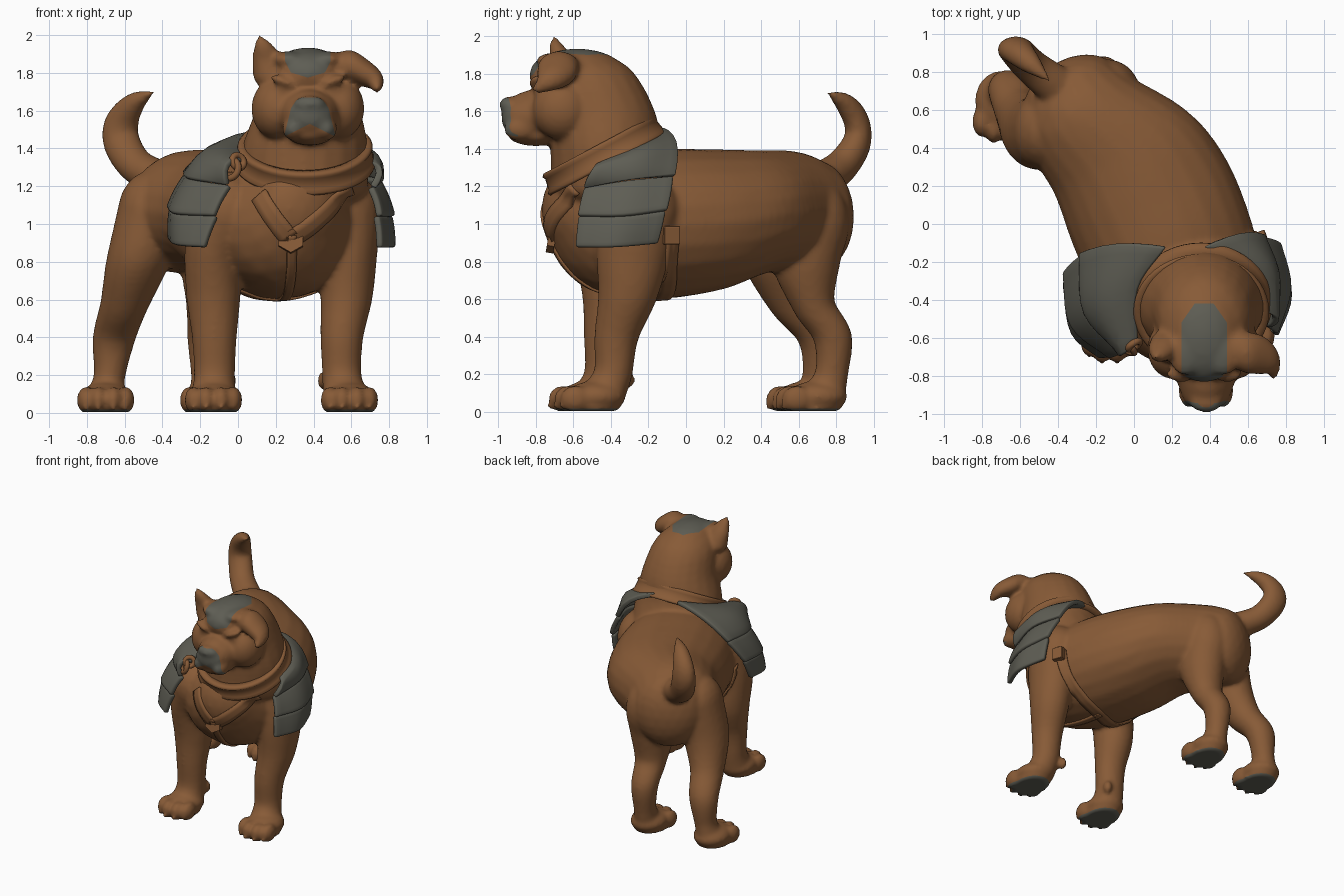
import bpy, bmesh, math
from mathutils import Vector, Matrix

if "Cube" in bpy.data.objects:
    bpy.data.objects.remove(bpy.data.objects["Cube"])


def material(name, rgb):
    m = bpy.data.materials.new(name)
    m.use_nodes = True
    m.diffuse_color = (*rgb, 1)
    m.node_tree.nodes["Principled BSDF"].inputs["Base Color"].default_value = (*rgb, 1)
    return m


BROWN = material("brown_fur", (0.245, 0.104, 0.038))
GREY = material("dark_grey", (0.112, 0.11, 0.088))


def add_object(name, bm, *mats):
    me = bpy.data.meshes.new(name)
    bm.to_mesh(me)
    bm.free()
    for m in mats:
        me.materials.append(m)
    for p in me.polygons:
        p.use_smooth = True
    ob = bpy.data.objects.new(name, me)
    bpy.context.collection.objects.link(ob)
    return ob


def catmull(pts, steps):
    """Smooth path through points of any dimension."""
    p = [Vector(q) for q in pts]
    p = [2 * p[0] - p[1]] + p + [2 * p[-1] - p[-2]]
    out = []
    for a, b, c, d in zip(p, p[1:], p[2:], p[3:]):
        for i in range(steps):
            t = i / steps
            out.append(0.5 * (2 * b + (c - a) * t + (2 * a - 5 * b + 4 * c - d) * t * t
                              + (3 * b - a - 3 * c + d) * t ** 3))
    return out + [p[-2]]


flesh = bmesh.new()


def blob(pos, radii, yaw=0, tilt=0, roll=0):
    m = (Matrix.Translation(pos) @ Matrix.Rotation(math.radians(yaw), 4, 'Z')
         @ Matrix.Rotation(math.radians(tilt), 4, 'X') @ Matrix.Rotation(math.radians(roll), 4, 'Y')
         @ Matrix.Diagonal((*radii, 1)))
    bmesh.ops.create_icosphere(flesh, subdivisions=3, radius=1, matrix=m)


def chain(stations, yaw=0, steps=8):
    """Run of blended ellipsoids; each station is x y z and three radii."""
    for s in catmull(stations, steps):
        blob(s[:3], [max(r, 0.012) for r in s[3:]], yaw)


# Torso, turned toward the model's left
chain([(-.33, .69, 1.04, .27, .18, .30), (-.26, .56, 1.07, .34, .2, .32),
       (-.055, .36, 1.06, .42, .2, .335), (.075, .13, 1.02, .465, .2, .38),
       (.19, -.13, 1.0, .465, .2, .40), (.28, -.36, .99, .43, .2, .37),
       (.31, -.48, 1.0, .35, .2, .32), (.33, -.57, 1.08, .25, .18, .24)], yaw=30)
# Neck and skull
chain([(.34, -.37, 1.2, .35, .35, .14), (.355, -.42, 1.40, .335, .305, .14),
       (.37, -.45, 1.58, .285, .29, .14), (.37, -.52, 1.74, .245, .275, .14),
       (.37, -.58, 1.81, .19, .25, .125)])
blob((.37, -.69, 1.79), (.17, .145, .12))                           # forehead
# Muzzle, lips and chin
chain([(.38, -.72, 1.6, .18, .1, .14), (.38, -.82, 1.575, .155, .1, .135), (.38, -.885, 1.57, .13, .1, .11)])
blob((.38, -.80, 1.475), (.125, .15, .06))
blob((.38, -.82, 1.65), (.10, .13, .065), tilt=10)
blob((.38, -.94, 1.635), (.085, .055, .045))
for s in (-1, 1):
    blob((.37 + s * .16, -.66, 1.61), (.14, .16, .165))             # cheek
    blob((.38 + s * .085, -.88, 1.505), (.06, .09, .065))           # lip
    blob((.37 + s * .12, -.79, 1.75), (.085, .045, .03), roll=-s * 22)  # brow
    blob((.37 + s * .13, -.775, 1.70), (.055, .035, .02), roll=-s * 15)
    blob((.37 + s * .1, -.68, 1.87), (.09, .12, .045))
# Tail
chain([(-.40, .72, 1.23, .11, .11, .1), (-.54, .83, 1.31, .1, .09, .09), (-.615, .91, 1.43, .1, .075, .09),
       (-.615, .91, 1.54, .09, .068, .08), (-.55, .85, 1.64, .06, .055, .055),
       (-.45, .76, 1.7, .012, .012, .012)])
# Upright ear and folded ear
chain([(.18, -.64, 1.78, .1, .09, .06), (.155, -.66, 1.87, .08, .06, .05),
       (.135, -.69, 1.94, .05, .04, .03), (.115, -.70, 1.99, .012, .015, .012)])
chain([(.53, -.66, 1.83, .06, .1, .08), (.60, -.68, 1.835, .045, .11, .085), (.67, -.69, 1.80, .045, .105, .075),
       (.725, -.72, 1.765, .045, .075, .055), (.735, -.78, 1.72, .03, .04, .025)])


def foot(x, y):
    blob((x, y + .03, .08), (.14, .16, .085))
    for i, dx in enumerate((-.105, -.04, .04, .105)):
        reach = .115 if i in (1, 2) else .08
        blob((x + dx, y - reach, .068), (.048, .08, .072))
        blob((x + dx, y - reach - .06, .03), (.016, .03, .02))      # claw
    blob((x, y, .02), (.13, .16, .03))


# Front legs
chain([(.56, -.25, 1.06, .2, .22, .22), (.58, -.28, .85, .16, .2, .1), (.575, -.31, .62, .14, .16, .1),
       (.55, -.37, .4, .115, .12, .08), (.55, -.39, .2, .105, .105, .08), (.57, -.45, .09, .12, .13, .07)])
chain([(-.06, -.43, 1.06, .2, .22, .22), (-.13, -.42, .85, .155, .18, .1), (-.13, -.40, .62, .145, .155, .1),
       (-.125, -.43, .4, .12, .115, .08), (-.125, -.44, .2, .11, .105, .08), (-.13, -.48, .09, .12, .13, .07)])
# Hind legs
chain([(-.47, .49, 1.04, .17, .21, .24), (-.53, .49, .8, .17, .19, .1), (-.60, .575, .58, .13, .14, .1),
       (-.655, .70, .4, .115, .11, .08), (-.68, .71, .2, .085, .09, .08), (-.70, .69, .09, .1, .11, .07)])
chain([(-.14, .67, 1.0, .18, .2, .26), (-.14, .64, .78, .165, .18, .1), (-.15, .68, .57, .125, .115, .1),
       (-.165, .78, .4, .105, .105, .08), (-.165, .775, .2, .085, .09, .08), (-.16, .73, .09, .1, .12, .07)])
foot(.59, -.51)
foot(-.13, -.54)
foot(-.70, .62)
foot(-.155, .67)
for x, y in ((.45, -.31), (-.04, -.36)):
    blob((x, y, .17), (.03, .04, .05))                              # dewclaw

# Fuse the anatomy into a single skin
raw = add_object("dog_raw", flesh)
mod = raw.modifiers.new("fuse", 'REMESH')
mod.mode, mod.voxel_size = 'VOXEL', 0.016
mod = raw.modifiers.new("relax", 'SMOOTH')
mod.factor, mod.iterations = 0.5, 6
skin = bmesh.new()
skin.from_mesh(raw.evaluated_get(bpy.context.evaluated_depsgraph_get()).to_mesh())
bpy.data.objects.remove(raw)


def paint(planes, near):
    """Cut the skin along the planes and colour what lies inside them all."""
    planes = [(Vector(c), Vector(n)) for c, n in planes]
    for c, n in planes:
        fs = [f for f in skin.faces if near(f.calc_center_median())]
        geom = set(fs) | {e for f in fs for e in f.edges} | {v for f in fs for v in f.verts}
        bmesh.ops.bisect_plane(skin, geom=list(geom), plane_co=c, plane_no=n, dist=1e-5)
    for f in skin.faces:
        p = f.calc_center_median()
        if near(p) and all((p - c).dot(n) < 0 for c, n in planes):
            f.material_index = 1


for s in (-1, 1):
    # Crown patch, one half at a time
    paint([((.37, 0, 0), (-s, 0, 0)), ((.37 + s * .12, 0, 0), (s, 0, 0)), ((0, -.42, 0), (0, 1, 0)),
           ((.37 + s * .12, -.52, 0), (s, .7, 0)), ((.37, 0, 1.775), (s * .3, 0, -1)),
           ((.37 + s * .12, 0, 1.86), (s, 0, -.5))], lambda p: p.z > 1.7 and abs(p.x - .37) < .2)
    # Nose patch with an arched lower edge
    paint([((.38, 0, 0), (-s, 0, 0)), ((.38 + s * .085, 0, 1.67), (s, 0, .25)), ((0, 0, 1.67), (0, 0, 1)),
           ((0, -.945, 1.67), (0, 1, .25)), ((.38, 0, 1.53), (-s * .5, 0, -1))],
          lambda p: p.y < -.85 and p.z > 1.4)
paint([((0, 0, .018), (0, 0, 1))], lambda p: p.z < .05)             # soles
for v in skin.verts:
    v.co.z = max(v.co.z, 0.004)
dog = add_object("dog_body", skin, BROWN, GREY)


# Shoulder armour: three overlapping curved tiers on each side
def tier(name, top, bottom, centre, bulge):
    bm = bmesh.new()
    grid = []
    rows, cols = 6, 5
    a, b = catmull(top, cols), catmull(bottom, cols)
    for j in range(rows + 1):
        v = j / rows
        line = []
        for p, q in zip(a, b):
            co = p.lerp(q, v)
            out = (co - centre).normalized()
            line.append(bm.verts.new(co + out * (bulge * math.sin(math.pi * v) + .016 * v)))
        grid.append(line)
    for r, s in zip(grid, grid[1:]):
        for i in range(len(r) - 1):
            bm.faces.new((r[i], r[i + 1], s[i + 1], s[i]))
    ob = add_object(name, bm, GREY)
    m = ob.modifiers.new("thick", 'SOLIDIFY')
    m.thickness, m.offset = .036, 0
    m = ob.modifiers.new("edge", 'BEVEL')
    m.width, m.segments, m.limit_method = .012, 2, 'ANGLE'


shoulders = {
    "left": [[(.67, -.44, 1.31), (.58, -.24, 1.42), (.37, -.12, 1.50)],
             [(.70, -.54, 1.19), (.74, -.29, 1.23), (.67, -.07, 1.25)],
             [(.73, -.57, 1.04), (.80, -.34, 1.04), (.75, -.11, 1.07)],
             [(.73, -.58, .88), (.80, -.38, .88), (.74, -.16, .90)]],
    "right": [[(.02, -.63, 1.33), (.02, -.34, 1.42), (.17, -.12, 1.49)],
              [(-.04, -.67, 1.2), (-.24, -.47, 1.23), (-.27, -.16, 1.26)],
              [(-.11, -.69, 1.04), (-.31, -.53, 1.05), (-.35, -.26, 1.08)],
              [(-.16, -.69, .88), (-.30, -.57, .89), (-.34, -.34, .92)]],
}
for side, rows in shoulders.items():
    for i, bulge in enumerate((.065, .008, .005)):
        tier(f"{side}_shoulder_plate_{i + 1}", rows[i], rows[i + 1], Vector((.27, -.42, 1.0)), bulge)

# Collar: tilted band with rounded rims, flaring toward its lower edge
bm = bmesh.new()
tilt = Matrix.Translation((.355, -.44, 1.37)) @ Matrix.Rotation(math.radians(28), 4, 'X')
profile = [(-.05, -.055), (.02, -.06), (.025, -.045), (.012, -.03), (.0, .03),
           (.008, .045), (-.005, .06), (-.05, .055)]
n = 48
rings = [[bm.verts.new(tilt @ Vector(((.35 + r) * math.cos(t), (.335 + r) * math.sin(t), h)))
          for r, h in profile] for t in (2 * math.pi * k / n for k in range(n))]
for k in range(n):
    p, q = rings[k], rings[(k + 1) % n]
    for i in range(len(profile)):
        j = (i + 1) % len(profile)
        bm.faces.new((p[i], q[i], q[j], p[j]))
add_object("collar", bm, BROWN)

# Collar ring and loop
for name, loc, rot, r in (("collar_ring", (-.04, -.65, 1.29), (75, 0, -35), .05),
                          ("collar_loop", (.0, -.64, 1.33), (20, 70, -35), .035)):
    bpy.ops.mesh.primitive_torus_add(major_radius=r, minor_radius=.018, major_segments=24, minor_segments=10,
                                     location=loc, rotation=[math.radians(a) for a in rot])
    ob = bpy.context.object
    ob.name = name
    ob.data.materials.append(BROWN)
    bpy.ops.object.shade_smooth()


# Harness straps laid on the skin
def strap(name, pts, width):
    path = catmull(pts, 8)
    bm = bmesh.new()
    prev = None
    for i, p in enumerate(path):
        along = path[min(i + 1, len(path) - 1)] - path[max(i - 1, 0)]
        side = along.cross(p - Vector((.25, -.25, 1.0))).normalized() * width / 2
        cur = [bm.verts.new(p + side * k) for k in (-1, -.33, .33, 1)]
        if prev:
            for a in range(3):
                bm.faces.new((prev[a], prev[a + 1], cur[a + 1], cur[a]))
        prev = cur
    ob = add_object(name, bm, BROWN)
    m = ob.modifiers.new("lay", 'SHRINKWRAP')
    m.target, m.wrap_mode, m.offset = dog, 'ABOVE_SURFACE', .004
    m = ob.modifiers.new("thick", 'SOLIDIFY')
    m.thickness, m.offset = .018, 0


strap("right_chest_strap", [(.09, -.73, 1.17), (.17, -.74, 1.06), (.27, -.72, .93)], .1)
strap("left_chest_strap", [(.61, -.6, 1.18), (.46, -.7, 1.05), (.29, -.72, .93)], .1)
strap("breast_strap", [(.28, -.72, .95), (.28, -.64, .8), (.27, -.5, .65), (.25, -.3, .6), (.23, -.12, .6)], .05)
strap("girth_strap", [(.66, -.08, .97), (.59, -.09, .78), (.42, -.1, .65), (.22, -.14, .59),
                      (.0, -.25, .67), (-.13, -.3, .85), (-.18, -.3, 1.0)], .09)

# Buckles and breast plate
for name, loc, size, yaw in (("girth_buckle", (.68, -.08, .94), (.05, .09, .1), 20),
                             ("right_buckle", (-.07, -.61, 1.0), (.12, .03, .03), -20)):
    bpy.ops.mesh.primitive_cube_add(size=1, location=loc, rotation=(0, 0, math.radians(yaw)))
    ob = bpy.context.object
    ob.name, ob.scale = name, size
    ob.data.materials.append(BROWN)
    m = ob.modifiers.new("edge", 'BEVEL')
    m.width, m.segments = .1, 2
bpy.ops.mesh.primitive_cylinder_add(vertices=6, radius=.075, depth=.04, location=(.28, -.715, .92),
                                    rotation=(math.radians(80), 0, 0))
bpy.context.object.name = "breast_plate"
bpy.context.object.data.materials.append(BROWN)
